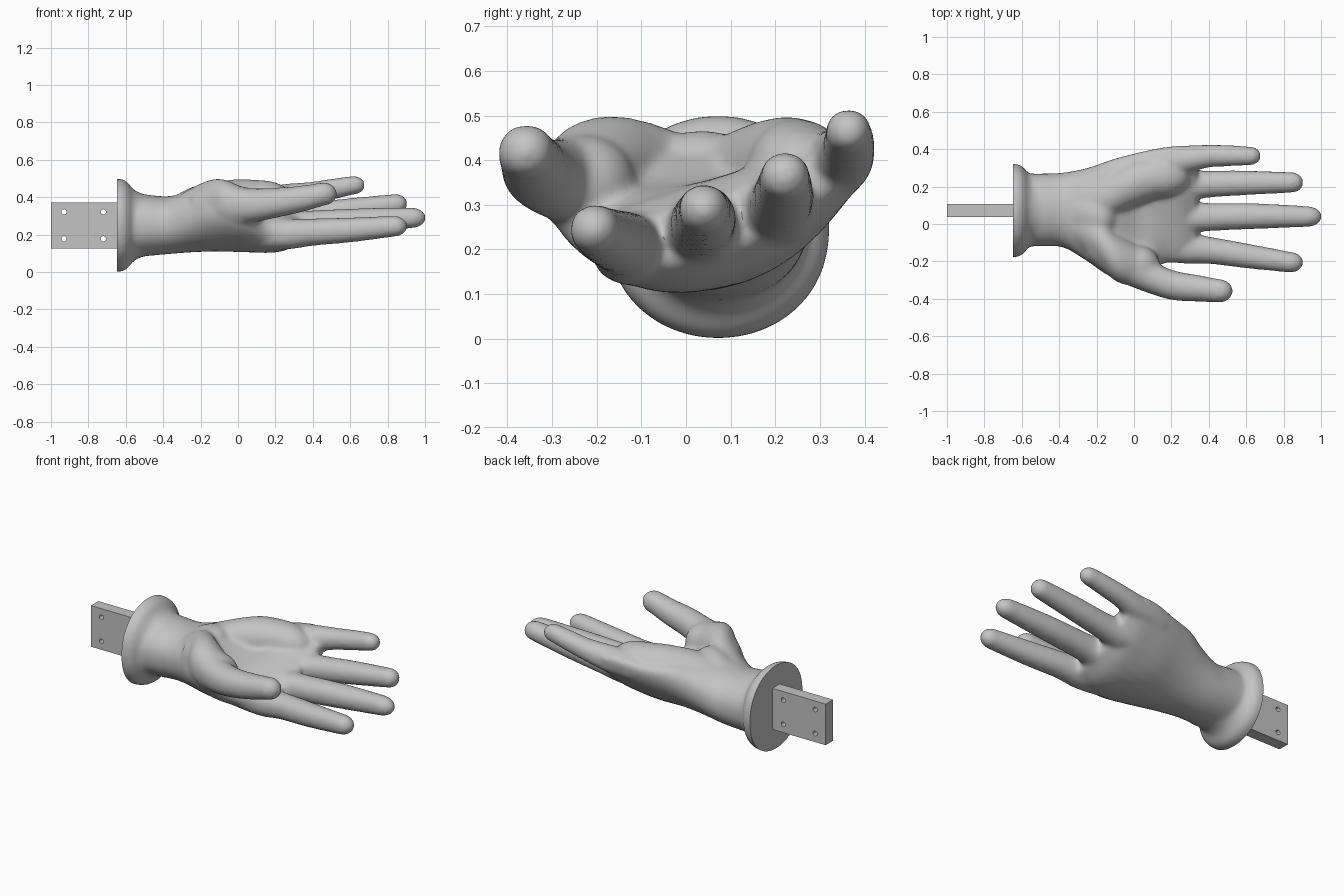
import bpy, bmesh, math
from mathutils import Vector

cube = bpy.data.objects.get("Cube")
if cube:
    bpy.data.objects.remove(cube)

SIDES = 32
AXIS_Y, AXIS_Z = 0.072, 0.25

grey = bpy.data.materials.new("light_grey")
grey.use_nodes = True
colour = (0.55, 0.55, 0.55, 1)
grey.diffuse_color = colour
grey.node_tree.nodes["Principled BSDF"].inputs["Base Color"].default_value = colour


def make_object(name, bm):
    mesh = bpy.data.meshes.new(name)
    bm.to_mesh(mesh)
    bm.free()
    obj = bpy.data.objects.new(name, mesh)
    bpy.context.collection.objects.link(obj)
    return obj


def bake(obj):
    """Replace an object's mesh with its modified result."""
    deps = bpy.context.evaluated_depsgraph_get()
    mesh = bpy.data.meshes.new_from_object(obj.evaluated_get(deps))
    obj.modifiers.clear()
    obj.data = mesh


def refine(stations, steps=4):
    """Smooth curve through the stations."""
    pts = [stations[0]] + stations + [stations[-1]]
    out = []
    for p0, p1, p2, p3 in zip(pts, pts[1:], pts[2:], pts[3:]):
        for k in range(steps):
            t = k / steps
            out.append([b + t * (c - a + t * (2 * a - 5 * b + 4 * c - d
                        + t * (3 * (b - c) + d - a))) / 2
                        for a, b, c, d in zip(p0, p1, p2, p3)])
    return out + [stations[-1]]


def bend(a, m, b, u):
    """Quadratic through a, m, b at u = -1, 0, 1."""
    return m + u * (b - a) / 2 + u * u * ((a + b) / 2 - m)


def section(x, ya, za, ym, zm, yb, zb, t):
    """Rounded slab section whose middle line bends through three points."""
    ring = []
    for i in range(SIDES):
        ang = math.tau * i / SIDES
        u, w = math.cos(ang), math.sin(ang)
        w = math.copysign(abs(w) ** 0.9, w)
        ring.append(Vector((x, bend(ya, ym, yb, u), bend(za, zm, zb, u) + t * w)))
    return ring


def loft(bm, rings):
    loops = [[bm.verts.new(p) for p in ring] for ring in rings]
    for r0, r1 in zip(loops, loops[1:]):
        for i in range(SIDES):
            j = (i + 1) % SIDES
            bm.faces.new((r0[i], r0[j], r1[j], r1[i]))
    bm.faces.new(loops[0][::-1])
    bm.faces.new(loops[-1])


def disc(x, y, z, r):
    return section(x, y - r, z, y, z, y + r, z, r)


def digit(bm, stations, tip):
    """Tapered finger through (x, y, z, radius) stations with a round tip."""
    rings = [disc(*s) for s in refine(stations)]
    x, y, z, r = stations[-1]
    for k in range(1, 7):
        ang = math.pi / 2 * k / 6.3
        rings.append(disc(x + (tip - x) * math.sin(ang), y, z, r * math.cos(ang)))
    loft(bm, rings)


bm = bmesh.new()

# Wrist and cupped palm
palm = [
    (-0.68, -0.12, 0.25, 0.075, 0.25, 0.27, 0.25, 0.17),
    (-0.5, -0.12, 0.25, 0.075, 0.25, 0.27, 0.25, 0.165),
    (-0.38, -0.125, 0.255, 0.075, 0.25, 0.275, 0.255, 0.155),
    (-0.25, -0.2, 0.295, 0.06, 0.265, 0.3, 0.31, 0.16),
    (-0.12, -0.285, 0.325, 0.05, 0.265, 0.345, 0.37, 0.155),
    (0.03, -0.3, 0.285, 0.07, 0.235, 0.385, 0.395, 0.125),
    (0.15, -0.215, 0.225, 0.09, 0.243, 0.41, 0.415, 0.125),
    (0.25, -0.21, 0.215, 0.09, 0.248, 0.42, 0.425, 0.112),
    (0.34, -0.2, 0.215, 0.09, 0.255, 0.41, 0.435, 0.065),
]
loft(bm, [section(*s) for s in refine(palm)])

# Flared cuff
cuff = [(-0.7, 0.25), (-0.63, 0.25), (-0.605, 0.243), (-0.585, 0.225),
        (-0.565, 0.198), (-0.54, 0.18), (-0.5, 0.165)]
loft(bm, [disc(x, AXIS_Y, AXIS_Z, r) for x, r in cuff])

# Fleshy mounds at the heel of the palm: thumb side, middle, little finger side
digit(bm, [(-0.38, 0.02, 0.27, 0.1), (-0.22, -0.06, 0.335, 0.13),
           (-0.1, -0.175, 0.37, 0.13), (0.02, -0.225, 0.345, 0.112)], 0.14)
digit(bm, [(-0.4, 0.07, 0.27, 0.1), (-0.26, 0.05, 0.32, 0.13),
           (-0.18, 0.035, 0.338, 0.13)], -0.08)
digit(bm, [(-0.38, 0.13, 0.27, 0.1), (-0.2, 0.13, 0.33, 0.125),
           (-0.03, 0.21, 0.365, 0.13), (0.12, 0.25, 0.38, 0.112)], 0.3)

# Four fingers and the thumb
digit(bm, [(0.1, -0.11, 0.2, 0.08), (0.27, -0.13, 0.203, 0.082),
           (0.4, -0.14, 0.213, 0.073), (0.6, -0.17, 0.225, 0.067),
           (0.84, -0.205, 0.245, 0.056)], 0.907)
digit(bm, [(0.1, 0.03, 0.225, 0.08), (0.27, 0.035, 0.24, 0.085),
           (0.4, 0.037, 0.255, 0.075), (0.65, 0.042, 0.272, 0.069),
           (0.93, 0.04, 0.29, 0.056)], 1.006)
digit(bm, [(0.1, 0.19, 0.275, 0.08), (0.27, 0.205, 0.29, 0.083),
           (0.4, 0.213, 0.303, 0.072), (0.6, 0.22, 0.33, 0.066),
           (0.85, 0.222, 0.364, 0.055)], 0.907)
digit(bm, [(0.1, 0.32, 0.38, 0.075), (0.27, 0.345, 0.4, 0.073),
           (0.4, 0.363, 0.423, 0.061), (0.5, 0.365, 0.442, 0.057),
           (0.62, 0.364, 0.465, 0.051)], 0.682)
digit(bm, [(-0.25, -0.09, 0.33, 0.1), (-0.1, -0.18, 0.365, 0.115),
           (0.05, -0.265, 0.355, 0.095), (0.2, -0.325, 0.37, 0.081),
           (0.35, -0.345, 0.393, 0.071), (0.46, -0.358, 0.418, 0.063)], 0.53)

bmesh.ops.recalc_face_normals(bm, faces=bm.faces)
hand = make_object("hand", bm)

# Fuse the parts into one smooth skin
remesh = hand.modifiers.new("fuse", 'REMESH')
remesh.mode = 'VOXEL'
remesh.voxel_size = 0.011
smooth = hand.modifiers.new("soften", 'SMOOTH')
smooth.factor = 0.5
smooth.iterations = 20
bake(hand)

# Flat back of the cuff
bm = bmesh.new()
bm.from_mesh(hand.data)
cut = bmesh.ops.bisect_plane(bm, geom=bm.verts[:] + bm.edges[:] + bm.faces[:],
                             plane_co=(-0.648, 0, 0), plane_no=(-1, 0, 0),
                             clear_outer=True)
rim = [e for e in cut["geom_cut"] if isinstance(e, bmesh.types.BMEdge)]
bmesh.ops.holes_fill(bm, edges=rim)
bmesh.ops.recalc_face_normals(bm, faces=bm.faces)
bm.to_mesh(hand.data)
bm.free()

# Mounting plate
bm = bmesh.new()
bmesh.ops.create_cube(bm, size=1)
for v in bm.verts:
    v.co = Vector((-0.82 + v.co.x * 0.36, AXIS_Y + v.co.y * 0.07, AXIS_Z + v.co.z * 0.246))
plate = make_object("mounting_plate", bm)

# Four bolt holes
for x in (-0.93, -0.72):
    for z in (-0.072, 0.072):
        bpy.ops.mesh.primitive_cylinder_add(vertices=24, radius=0.014, depth=0.3,
                                            location=(x, AXIS_Y, AXIS_Z + z),
                                            rotation=(math.pi / 2, 0, 0))
        drill = bpy.context.object
        drill.name = "hole_cutter"
        drill.hide_render = True
        hole = plate.modifiers.new("bolt_hole", 'BOOLEAN')
        hole.operation = 'DIFFERENCE'
        hole.solver = 'EXACT'
        hole.object = drill
        bake(plate)
        bpy.data.objects.remove(drill)

for obj in (hand, plate):
    obj.data.materials.clear()
    obj.data.materials.append(grey)
    bpy.ops.object.select_all(action='DESELECT')
    obj.select_set(True)
    bpy.context.view_layer.objects.active = obj
    bpy.ops.object.shade_smooth_by_angle(angle=math.radians(40))
